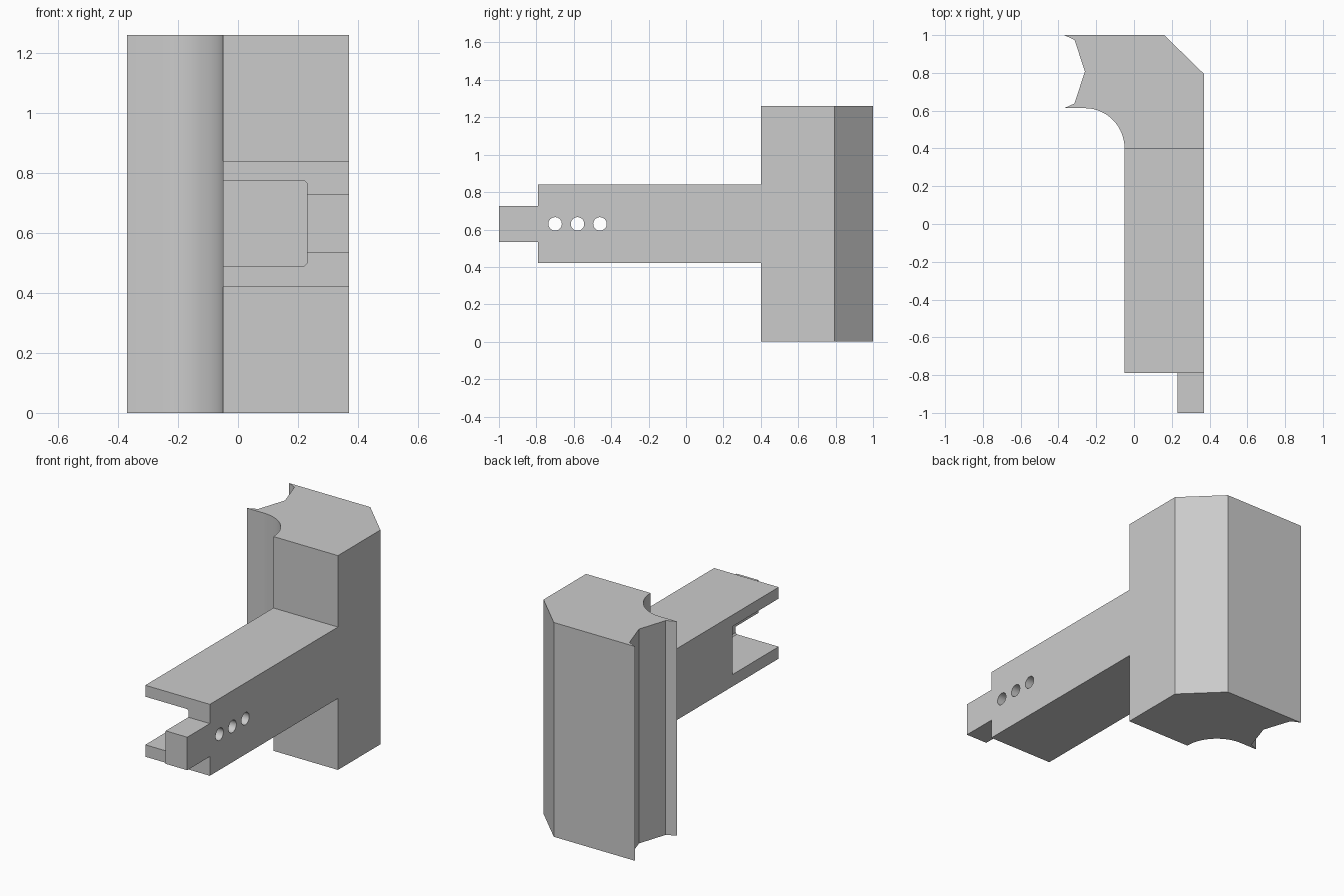
import bpy
import bmesh
from math import cos, sin, pi, radians
from mathutils import Matrix, Vector

default = bpy.data.objects.get("Cube")
if default:
    bpy.data.objects.remove(default, do_unlink=True)

grey = bpy.data.materials.new("plain grey")
grey.use_nodes = True
grey.diffuse_color = (0.6, 0.6, 0.6, 1)
grey.node_tree.nodes["Principled BSDF"].inputs["Base Color"].default_value = (0.6, 0.6, 0.6, 1)


def finish(name, bm):
    bmesh.ops.recalc_face_normals(bm, faces=bm.faces)
    mesh = bpy.data.meshes.new(name)
    bm.to_mesh(mesh)
    bm.free()
    mesh.materials.append(grey)
    obj = bpy.data.objects.new(name, mesh)
    bpy.context.collection.objects.link(obj)
    return obj


def prism(name, points, offset):
    """Extrude a closed 3D outline by an offset."""
    bm = bmesh.new()
    face = bm.faces.new([bm.verts.new(p) for p in points])
    new = bmesh.ops.extrude_face_region(bm, geom=[face])["geom"]
    verts = [v for v in new if isinstance(v, bmesh.types.BMVert)]
    bmesh.ops.translate(bm, verts=verts, vec=Vector(offset))
    return finish(name, bm)


def box(name, low, high):
    (x0, y0, z0), (x1, y1, z1) = low, high
    outline = [(x0, y0, z0), (x1, y0, z0), (x1, y1, z0), (x0, y1, z0)]
    return prism(name, outline, (0, 0, z1 - z0))


def cut(target, cutter):
    """Subtract the cutter, then remove it."""
    cutter.hide_render = True
    mod = target.modifiers.new("cut", "BOOLEAN")
    mod.operation = "DIFFERENCE"
    mod.solver = "EXACT"
    mod.object = cutter
    activate(target)
    bpy.ops.object.modifier_apply(modifier=mod.name)
    bpy.data.objects.remove(cutter, do_unlink=True)


def activate(obj):
    bpy.ops.object.select_all(action="DESELECT")
    obj.select_set(True)
    bpy.context.view_layer.objects.active = obj


# Column: chamfered back corner, concave front corner, notched side
steps = 20
cove = [(-0.26 + 0.21 * cos(a), 0.4 + 0.213 * sin(a))
        for a in (i / steps * pi / 2 for i in range(steps + 1))]
outline = [(-0.37, 1), (0.16, 1), (0.37, 0.795), (0.37, 0.4)] + cove + [
    (-0.37, 0.613), (-0.315, 0.638), (-0.26, 0.808), (-0.315, 0.975)]
column = prism("column", [(x, y, 0) for x, y in outline], (0, 0, 1.26))

# Arm with an open pocket at its front end
arm = box("arm", (-0.05, -0.79, 0.42), (0.37, 0.4, 0.84))
soft = 0.008
pocket = [(-0.2, 0.49), (0.23 - soft, 0.49), (0.23, 0.49 + soft),
          (0.23, 0.773 - soft), (0.23 - soft, 0.773), (-0.2, 0.773)]
cut(arm, prism("pocket_cutter", [(x, -0.9, z) for x, z in pocket], (0, 0.54, 0)))

# Three holes through the pocket wall
for y in (-0.7, -0.58, -0.46):
    bm = bmesh.new()
    bmesh.ops.create_cone(bm, cap_ends=True, segments=32, radius1=0.036, radius2=0.036,
                          depth=0.4, matrix=Matrix.Translation((0.35, y, 0.63))
                          @ Matrix.Rotation(pi / 2, 4, "Y"))
    cut(arm, finish("hole_cutter", bm))

# Tongue projecting from the wall
tongue = box("tongue", (0.23, -1, 0.533), (0.37, -0.79, 0.727))

for part in (column, arm, tongue):
    activate(part)
    bpy.ops.object.shade_smooth_by_angle(angle=radians(20))
